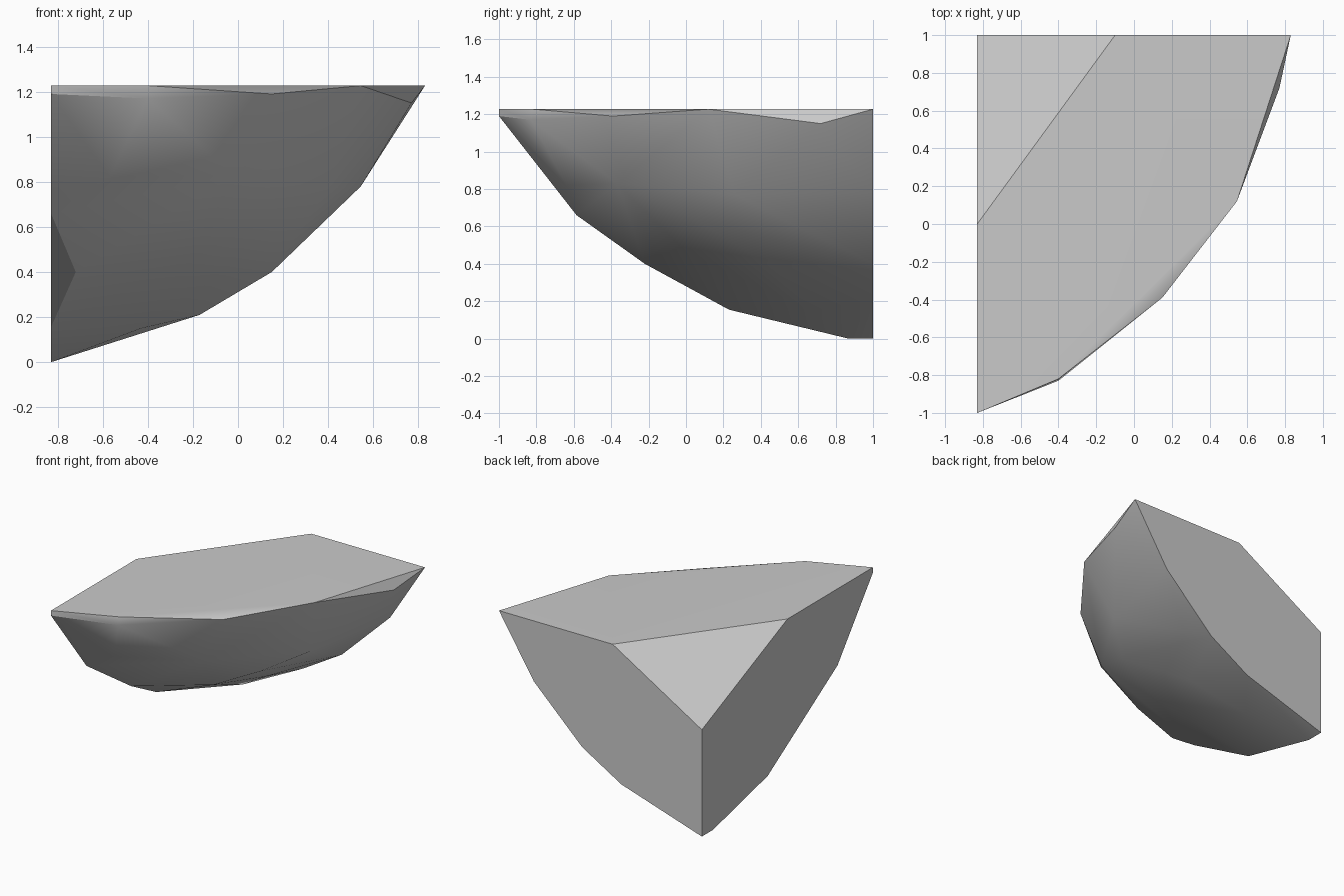
import bpy, bmesh, math

cube = bpy.data.objects.get("Cube")
if cube:
    bpy.data.objects.remove(cube, do_unlink=True)

stone = bpy.data.materials.new("stone_grey")
stone.use_nodes = True
grey = (0.59, 0.59, 0.59, 1)
stone.diffuse_color = grey
stone.node_tree.nodes["Principled BSDF"].inputs["Base Color"].default_value = grey

SIDE, BACK, TOP = -0.83, 1.0, 1.227

# Flat cut faces: back (x, z) and side (y, z) outlines
back_cut = [(SIDE, 0), (-0.17, 0.21), (0.15, 0.40), (0.545, 0.78), (0.83, TOP),
            (-0.10, TOP), (SIDE, 0.79)]
side_cut = [(0.87, 0), (0.23, 0.155), (-0.585, 0.66), (-1, 1.19), (-1, TOP), (0, TOP)]
# Rim of the top face and the corners just under it
rim = [(0.77, 0.72, 1.15), (0.545, 0.12, TOP), (0.15, -0.39, 1.19),
       (-0.40, -0.82, TOP), (-0.40, -0.83, 1.17)]
# Rounded underside
belly = [(-0.72, -0.22, 0.40), (-0.43, 0.67, 0.15), (-0.57, -0.64, 0.82),
         (-0.02, -0.37, 0.83), (-0.20, 0, 0.465), (-0.10, 0.47, 0.375),
         (0.15, 0.05, 0.64), (0.40, 0.26, 0.77)]

points = [(x, BACK, z) for x, z in back_cut] + [(SIDE, y, z) for y, z in side_cut]
points += rim + belly

# Convex chunk wrapped around the outlines
bm = bmesh.new()
for p in points:
    bm.verts.new(p)
bmesh.ops.convex_hull(bm, input=bm.verts)
loose = [v for v in bm.verts if not v.link_faces]
bmesh.ops.delete(bm, geom=loose, context='VERTS')
bmesh.ops.dissolve_limit(bm, angle_limit=math.radians(0.5),
                         verts=bm.verts, edges=bm.edges)
bmesh.ops.recalc_face_normals(bm, faces=bm.faces)

mesh = bpy.data.meshes.new("rock_chunk")
bm.to_mesh(mesh)
bm.free()
mesh.materials.append(stone)
rock = bpy.data.objects.new("rock_chunk", mesh)
bpy.context.collection.objects.link(rock)

# Smooth underside, crisp cut edges
bpy.ops.object.select_all(action='DESELECT')
rock.select_set(True)
bpy.context.view_layer.objects.active = rock
bpy.ops.object.shade_smooth_by_angle(angle=math.radians(30))
